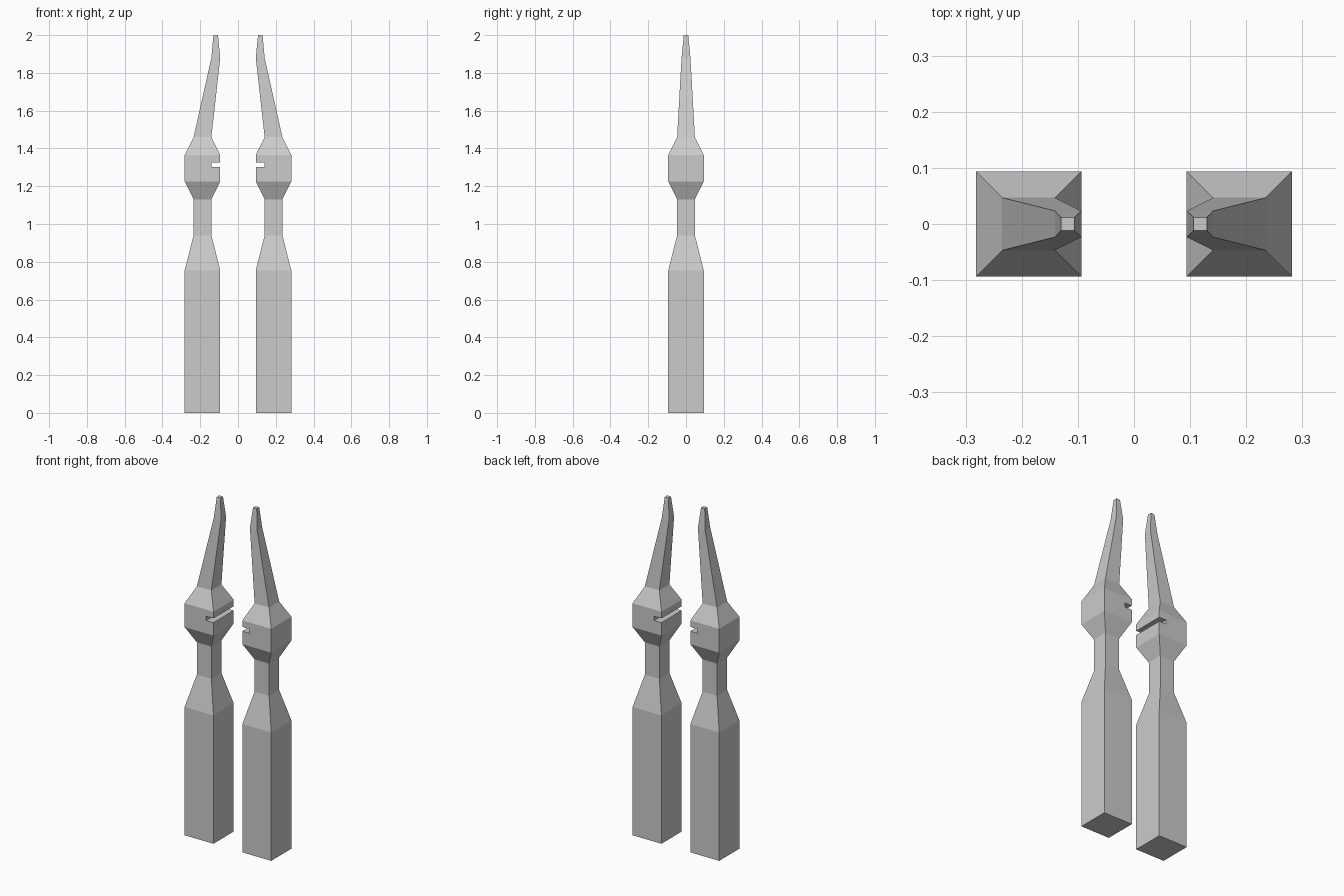
import bpy
import bmesh

if "Cube" in bpy.data.objects:
    bpy.data.objects.remove(bpy.data.objects["Cube"])

# Rectangular cross-sections of one prong: z, inner x, outer x, half depth
SECTIONS = [
    (0.0, 0.094, 0.282, 0.094),     # handle
    (0.755, 0.094, 0.282, 0.094),
    (0.94, 0.141, 0.235, 0.047),    # neck
    (1.13, 0.141, 0.235, 0.047),
    (1.225, 0.094, 0.282, 0.094),   # head block
    (1.365, 0.094, 0.282, 0.094),
    (1.46, 0.141, 0.235, 0.047),    # blade
    (1.88, 0.094, 0.141, 0.0235),
    (2.0, 0.106, 0.13, 0.0118),     # tip
]


def loft(name, sections):
    bm = bmesh.new()
    rings = [[bm.verts.new(p) for p in
              ((a, -h, z), (b, -h, z), (b, h, z), (a, h, z))]
             for z, a, b, h in sections]
    for lo, hi in zip(rings, rings[1:]):
        for i in range(4):
            j = (i + 1) % 4
            bm.faces.new((lo[i], lo[j], hi[j], hi[i]))
    bm.faces.new(rings[0][::-1])
    bm.faces.new(rings[-1])
    bmesh.ops.recalc_face_normals(bm, faces=bm.faces)
    mesh = bpy.data.meshes.new(name)
    bm.to_mesh(mesh)
    bm.free()
    obj = bpy.data.objects.new(name, mesh)
    bpy.context.collection.objects.link(obj)
    return obj


# Slot cutter on the inner side of the head block
cutter = loft("slot_cutter", [(1.301, 0.05, 0.141, 0.2),
                              (1.326, 0.05, 0.141, 0.2)])
cutter.hide_render = True
cutter.display_type = 'WIRE'

# Slotted prong, mirrored to the left side
prongs = loft("prong_pair", SECTIONS)
cut = prongs.modifiers.new("slot", 'BOOLEAN')
cut.operation = 'DIFFERENCE'
cut.solver = 'EXACT'
cut.object = cutter
mirror = prongs.modifiers.new("mirror", 'MIRROR')
mirror.use_axis[0] = True
